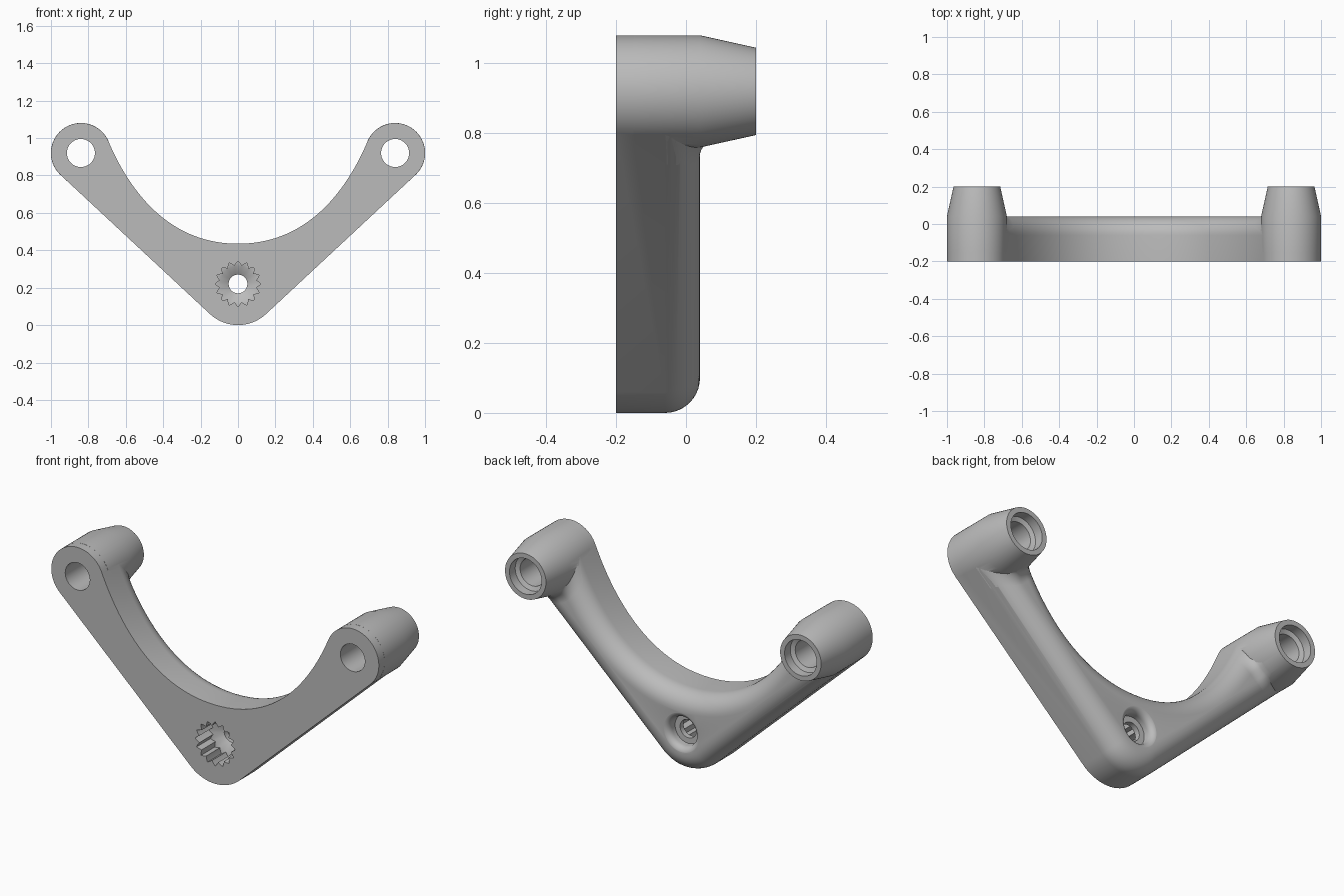
import bpy, bmesh
from math import sin, cos, pi, radians, acos, sqrt
from mathutils import Vector
from mathutils.geometry import interpolate_bezier, intersect_point_line

if "Cube" in bpy.data.objects:
    bpy.data.objects.remove(bpy.data.objects["Cube"])

grey = bpy.data.materials.new("matte grey")
grey.use_nodes = True
grey.diffuse_color = (0.5, 0.5, 0.5, 1)
grey.node_tree.nodes["Principled BSDF"].inputs["Base Color"].default_value = (0.5, 0.5, 0.5, 1)

FRONT, BACK, ROUND = -0.2, 0.04, 0.1
HUB, HUB_R = Vector((0, 0.22)), 0.22
TIP, TIP_R = Vector((0.84, 0.92)), 0.16
LOW, HIGH = -47, 158          # tangent angles on the tip circle


def finish(name, bm):
    bmesh.ops.recalc_face_normals(bm, faces=bm.faces)
    mesh = bpy.data.meshes.new(name)
    bm.to_mesh(mesh)
    bm.free()
    mesh.materials.append(grey)
    obj = bpy.data.objects.new(name, mesh)
    bpy.context.collection.objects.link(obj)
    return obj


def loft(name, rings):
    """Closed solid through rings of equal point count."""
    bm = bmesh.new()
    loops = [[bm.verts.new(p) for p in ring] for ring in rings]
    n = len(loops[0])
    for a, b in zip(loops, loops[1:]):
        for i in range(n):
            j = (i + 1) % n
            bm.faces.new((a[i], a[j], b[j], b[i]))
    bm.faces.new(loops[0])
    bm.faces.new(loops[-1])
    return finish(name, bm)


def circle(c, r, y, n=64):
    return [(c[0] + r * cos(2 * pi * i / n), y, c[1] + r * sin(2 * pi * i / n)) for i in range(n)]


def turned(name, c, profile):
    return loft(name, [circle(c, r, y) for r, y in profile])


def combine(body, other, mode):
    mod = body.modifiers.new(mode, "BOOLEAN")
    mod.operation, mod.object, mod.solver = mode, other, "EXACT"
    bpy.context.view_layer.objects.active = body
    bpy.ops.object.modifier_apply(modifier=mod.name)
    bpy.data.objects.remove(other)


def smooth(obj):
    bpy.ops.object.select_all(action="DESELECT")
    obj.select_set(True)
    bpy.context.view_layer.objects.active = obj
    bpy.ops.object.shade_smooth_by_angle(angle=radians(30))


# Outline: hub arc, tip arc and inner curve on one side, then mirrored
def arc(c, r, start, end, n):
    out = []
    for i in range(n + 1):
        a = radians(start + (end - start) * i / n)
        d = Vector((cos(a), sin(a)))
        out.append((c + d * r, d))
    return out


half = arc(HUB, HUB_R, -90, LOW, 10) + arc(TIP, TIP_R, LOW, HIGH, 36)
end = half[-1][0]
curve = [p.to_2d() for p in interpolate_bezier(
    end, end + Vector((-0.12, -0.28)), Vector((0.36, 0.435)), Vector((0, 0.435)), 30)]
for i in range(1, len(curve)):
    t = curve[min(i + 1, len(curve) - 1)] - curve[i - 1]
    n = Vector((t.y, -t.x)).normalized()
    half.append((curve[i], n if i < len(curve) - 1 else Vector((0, 1))))
outline = half + [(Vector((-p.x, p.y)), Vector((-n.x, n.y))) for p, n in reversed(half[1:-1])]


def inset(d, y):
    return [((p - n * d).x, y, (p - n * d).y) for p, n in outline]


# Arm plate with rounded back edge
layers = [inset(0, FRONT)]
for i in range(11):
    a = pi / 2 * i / 10
    layers.append(inset(ROUND * (1 - cos(a)), BACK - ROUND + ROUND * sin(a)))
bracket = loft("bracket_arms", layers)

# Tapered tip bosses, then their stepped bores
for side in (1, -1):
    c = (side * TIP.x, TIP.y)
    boss = turned("tip_boss", c, [(0.1605, -0.15), (0.1605, BACK), (0.125, 0.2)])
    combine(bracket, boss, "UNION")
for side in (1, -1):
    c = (side * TIP.x, TIP.y)
    bore = turned("tip_bore", c, [(0.075, -0.3), (0.075, 0.14), (0.098, 0.15), (0.098, 0.3)])
    combine(bracket, bore, "DIFFERENCE")

# Hub socket: toothed pocket, cone, through hole and rounded back recess
TEETH = 16


def star(y):
    pts = []
    for i in range(TEETH * 4):
        a = 2 * pi * i / (TEETH * 4)
        r = (0.122, 0.11, 0.098, 0.11)[i % 4]
        pts.append((HUB.x + r * cos(a), y, HUB.y + r * sin(a)))
    return pts


rings = [star(-0.3), star(-0.08)]
rings += [circle(HUB, r, y) for r, y in [(0.097, -0.079), (0.05, -0.05), (0.05, -0.02), (0.08, -0.019)]]
for i in range(7):
    a = pi / 2 * i / 6
    rings.append(circle(HUB, 0.08 + 0.035 * (1 - cos(a)), 0.006 + 0.035 * sin(a)))
rings.append(circle(HUB, 0.116, 0.1))
combine(bracket, loft("hub_socket", rings), "DIFFERENCE")
smooth(bracket)


# Blend fillets where the arms run into the bosses
def edge_depth(p):
    best = 1
    for (a, _), (b, _) in zip(half, half[1:]):
        q, f = intersect_point_line(p, a, b)
        q = a + (b - a) * max(0, min(1, f))
        best = min(best, (p - q.to_2d()).length)
    return best


def blend_height(p, r):
    d = min(edge_depth(p), ROUND)
    base = BACK - ROUND + sqrt(max(0, ROUND ** 2 - (ROUND - d) ** 2))
    t = max(0, min(1, (r - 0.15) / 0.06))
    rise = 0.05 * (1 - sqrt(1 - (1 - t) ** 2))
    return base + rise * d / ROUND


for side, label in ((1, "left"), (-1, "right")):
    bm = bmesh.new()
    grid = []
    for i in range(13):
        r = 0.15 + 0.06 * i / 12
        gap = acos(min(1, TIP_R / r))
        lo, hi = radians(HIGH) + gap, radians(LOW + 360) - gap
        row = []
        for j in range(33):
            a = lo + (hi - lo) * j / 32
            p = TIP + Vector((cos(a), sin(a))) * r
            row.append(bm.verts.new((side * p.x, blend_height(p, r), p.y)))
        grid.append(row)
    for a, b in zip(grid, grid[1:]):
        for j in range(32):
            bm.faces.new((a[j], a[j + 1], b[j + 1], b[j]))
    blend = finish(label + "_blend_fillet", bm)
    if sum(f.normal.y for f in blend.data.polygons) < 0:
        blend.data.flip_normals()
    smooth(blend)
